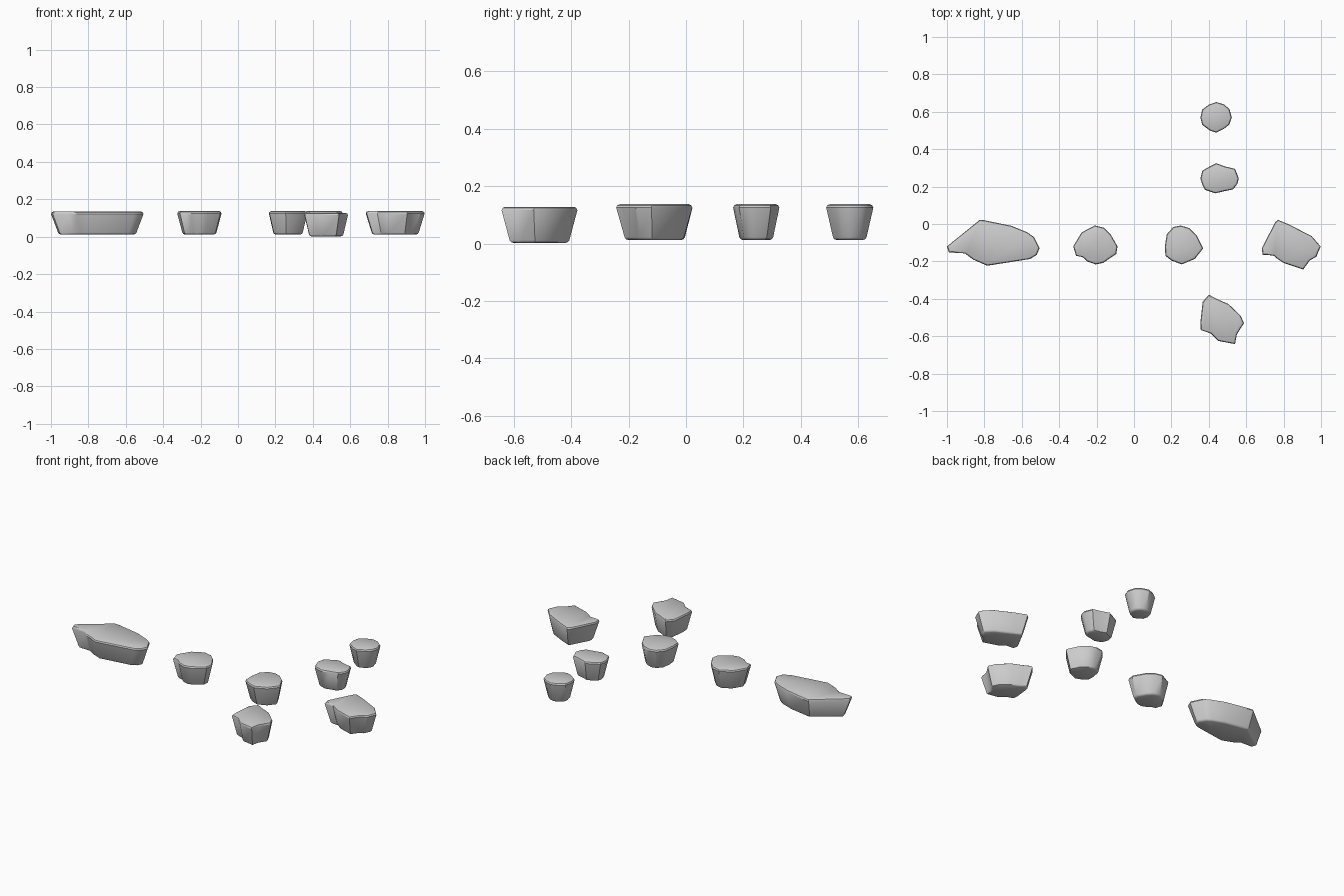
import bpy, bmesh
from mathutils import Vector


def stone(name, outline, taper, z0=0.012, z1=0.137):
    """Tapered stepping stone: wide softened top, narrower underside."""
    xs = [p[0] for p in outline]
    ys = [p[1] for p in outline]
    c = Vector(((min(xs) + max(xs)) / 2, (min(ys) + max(ys)) / 2))
    half = Vector(((max(xs) - min(xs)) / 2, (max(ys) - min(ys)) / 2))
    # rings: height, taper amount (0 = top outline, 1 = foot), edge inset
    profile = [(z0, 1, 0.012), (z0 + 0.003, 1, 0.004), (z0 + 0.010, 0.96, 0),
               (z1 - 0.012, 0, 0), (z1 - 0.004, 0, 0.004), (z1, 0, 0.013)]
    bm = bmesh.new()
    rings = []
    for z, t, inset in profile:
        sx = 1 - t * (1 - taper[0]) - inset / half.x
        sy = 1 - t * (1 - taper[1]) - inset / half.y
        rings.append([bm.verts.new((c.x + (x - c.x) * sx, c.y + (y - c.y) * sy, z))
                      for x, y in outline])
    n = len(outline)
    for a, b in zip(rings, rings[1:]):
        for i in range(n):
            j = (i + 1) % n
            bm.faces.new((a[i], a[j], b[j], b[i]))
    bm.faces.new(rings[0])
    bm.faces.new(rings[-1])
    bmesh.ops.recalc_face_normals(bm, faces=bm.faces)
    me = bpy.data.meshes.new(name)
    bm.to_mesh(me)
    bm.free()
    ob = bpy.data.objects.new(name, me)
    bpy.context.collection.objects.link(ob)
    bpy.ops.object.select_all(action='DESELECT')
    ob.select_set(True)
    bpy.context.view_layer.objects.active = ob
    bpy.ops.object.shade_smooth_by_angle(angle=0.6)


# long stone at the left end
stone("long_stone", [(-1, -.12), (-.99, -.152), (-.905, -.157), (-.86, -.19), (-.785, -.223),
                     (-.555, -.187), (-.52, -.165), (-.505, -.13), (-.535, -.07),
                     (-.57, -.045), (-.655, -.01), (-.80, .02), (-.825, .022)],
      (.84, .78), z1=0.134)
# row of mid-sized stones
stone("left_stone", [(-.325, -.12), (-.31, -.17), (-.275, -.177), (-.25, -.2), (-.205, -.216),
                     (-.165, -.208), (-.095, -.16), (-.088, -.12), (-.125, -.055),
                     (-.16, -.02), (-.21, -.008), (-.28, -.045)], (.76, .76))
stone("middle_stone", [(.165, -.12), (.168, -.17), (.2, -.195), (.255, -.216), (.325, -.187),
                       (.37, -.13), (.335, -.06), (.295, -.022), (.25, -.008),
                       (.21, -.016), (.175, -.055)], (.76, .76))
stone("right_stone", [(.683, -.13), (.688, -.165), (.745, -.168), (.765, -.185), (.8, -.208),
                      (.905, -.243), (.94, -.195), (.975, -.175), (.998, -.12),
                      (.95, -.065), (.83, -.003), (.77, .022), (.755, .01)], (.79, .77))
# stone at the front
stone("front_stone", [(.355, -.525), (.357, -.567), (.41, -.585), (.45, -.625), (.54, -.642),
                      (.55, -.59), (.588, -.53), (.57, -.49), (.505, -.428),
                      (.445, -.402), (.4, -.378), (.367, -.416)], (.78, .78), 0.002, 0.128)
# two small stones at the back
stone("inner_back_stone", [(.355, .245), (.365, .21), (.38, .182), (.435, .164), (.48, .175),
                           (.53, .185), (.553, .215), (.56, .245), (.54, .295), (.485, .308),
                           (.44, .325), (.4, .305), (.365, .285)], (.74, .72))
stone("outer_back_stone", [(.355, .57), (.365, .53), (.405, .5), (.44, .488), (.48, .508),
                           (.51, .532), (.523, .57), (.51, .615), (.48, .64), (.44, .652),
                           (.4, .638), (.365, .612)], (.7, .7))
